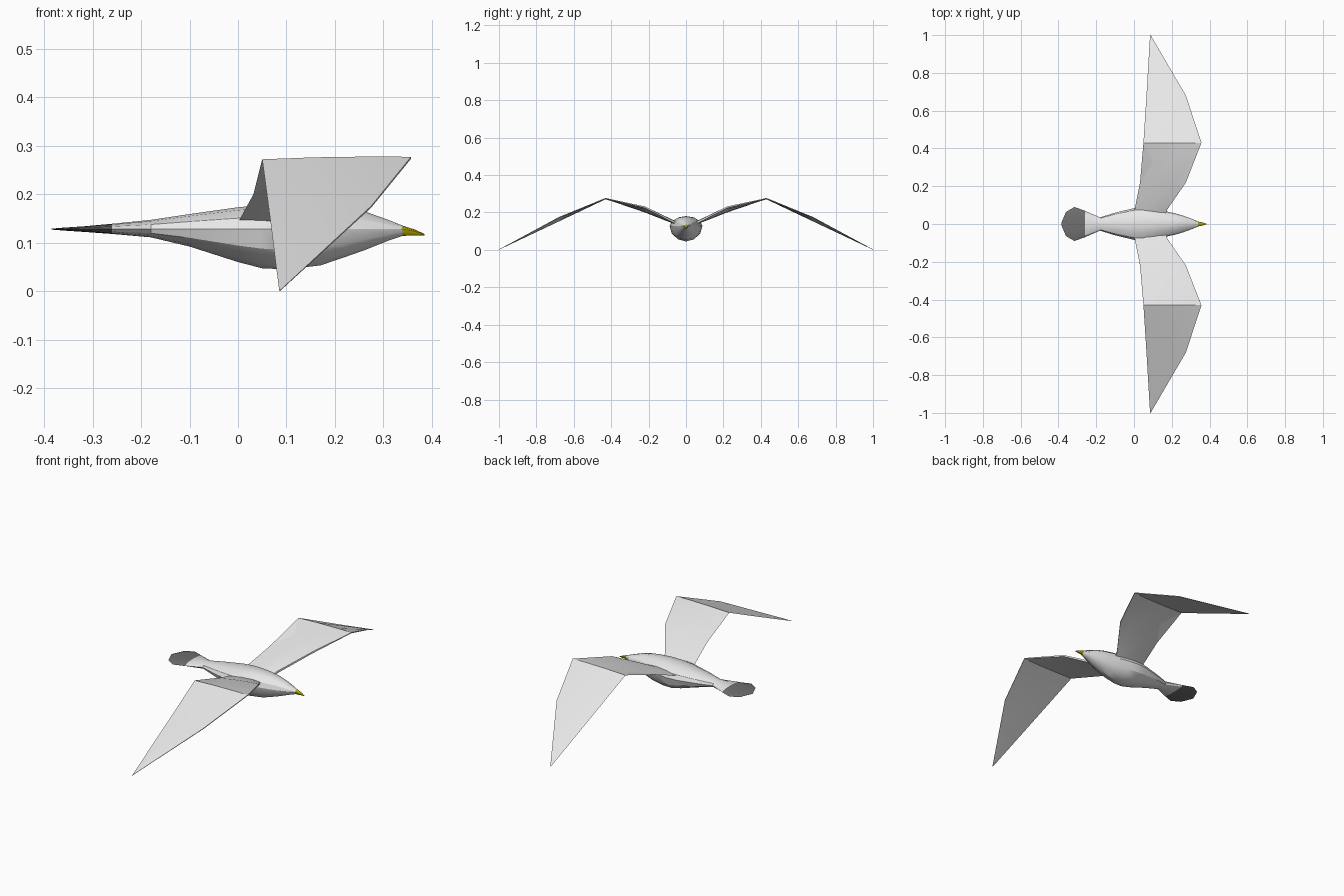
import bpy, bmesh, math

if "Cube" in bpy.data.objects:
    bpy.data.objects.remove(bpy.data.objects["Cube"])


def material(name, rgb):
    m = bpy.data.materials.new(name)
    m.diffuse_color = (*rgb, 1)
    m.use_nodes = True
    m.node_tree.nodes["Principled BSDF"].inputs["Base Color"].default_value = m.diffuse_color
    return m


white = material("white_feathers", (0.8, 0.8, 0.8))
grey = material("dark_grey_tail", (0.16, 0.16, 0.16))
yellow = material("yellow_beak", (0.52, 0.46, 0.0))


def loft(name, rings, mats, angle):
    """Skin a list of closed point rings and cap both ends."""
    bm = bmesh.new()
    vr = [[bm.verts.new(p) for p in r] for r in rings]
    n = len(vr[0])
    for a, b in zip(vr, vr[1:]):
        for i in range(n):
            j = (i + 1) % n
            bm.faces.new((a[i], a[j], b[j], b[i]))
    bm.faces.new(vr[0])
    bm.faces.new(vr[-1])
    bmesh.ops.recalc_face_normals(bm, faces=bm.faces)
    me = bpy.data.meshes.new(name)
    bm.to_mesh(me)
    bm.free()
    for m in mats:
        me.materials.append(m)
    ob = bpy.data.objects.new(name, me)
    bpy.context.collection.objects.link(ob)
    bpy.ops.object.select_all(action='DESELECT')
    ob.select_set(True)
    bpy.context.view_layer.objects.active = ob
    bpy.ops.object.shade_smooth_by_angle(angle=math.radians(angle))
    return ob


def oval(x, low, high, half, sides=12):
    """Cross-section, widest at the body's centre line."""
    mid = min(max(0.128, low + 0.3 * (high - low)), high - 0.3 * (high - low))
    pts = []
    for i in range(sides):
        a = 2 * math.pi * i / sides
        s = math.sin(a)
        z = mid + s * ((high - mid) if s > 0 else (mid - low))
        pts.append((x, half * math.cos(a), z))
    return pts


# Body from tail to head: x, bottom, top, half width
body = [(-0.26, .118, .139, .07), (-0.18, .111, .147, .035), (-0.1, .092, .159, .06),
        (0, .06, .173, .084), (.05, .047, .178, .088), (.1, .045, .181, .082),
        (.17, .053, .18, .067), (.22, .07, .174, .056), (.26, .084, .165, .044),
        (.31, .104, .147, .026), (.34, .114, .135, .013)]
loft("body", [oval(*s) for s in body], [white], 30)

# Fanned tail
tail = [(-.385, .127, .129, .006), (-.36, .125, .131, .064),
        (-.315, .122, .134, .09), (-.26, .118, .139, .07)]
loft("tail", [oval(*s) for s in tail], [grey], 30)

# Beak
beak = [(.34, .114, .135, .013), (.365, .115, .127, .008), (.385, .115, .118, .001)]
loft("beak", [oval(*s) for s in beak], [yellow], 30)

# Wings: y, trailing x and z, leading x and z, thickness
wing = [(.045, 0, .135, .165, .14, .018), (.075, .003, .147, .175, .155, .016),
        (.22, .032, .2, .275, .228, .012), (.43, .05, .272, .357, .275, .006),
        (.68, .066, .152, .275, .174, .005), (1, .085, .001, .088, .002, .002)]
for side, label in ((-1, "right"), (1, "left")):
    rings = []
    for y, xt, zt, xl, zl, t in wing:
        ring = []
        for f, h in ((0, 0), (.35, .5), (.75, .6), (1, .35), (1, -.35), (.75, -.5), (.35, -.4)):
            ring.append((xt + f * (xl - xt), side * y, max(0, zt + f * (zl - zt) + h * t)))
        rings.append(ring)
    loft(label + "_wing", rings, [white], 30)
